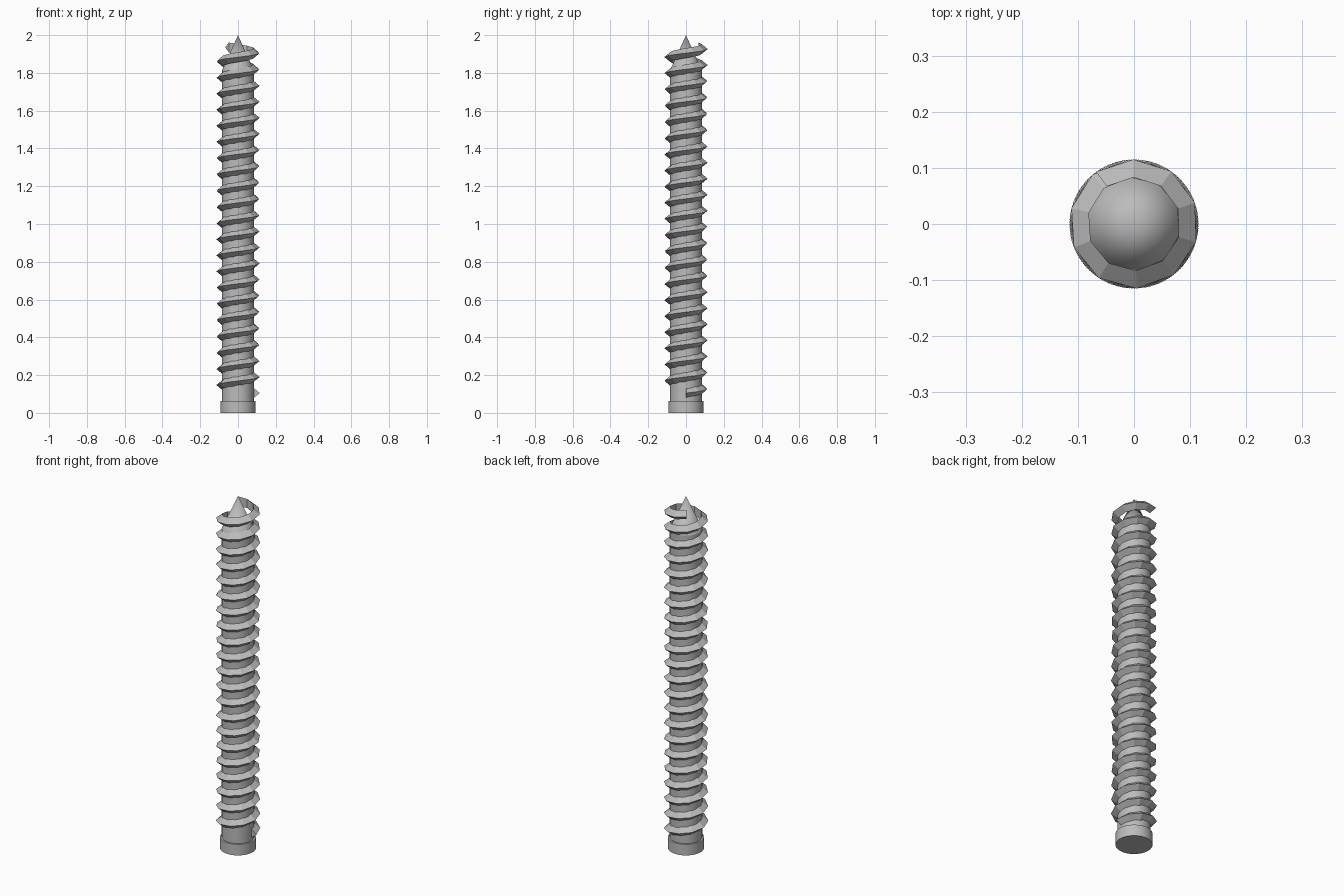
import bpy, bmesh, math

old = bpy.data.objects.get("Cube")
if old:
    bpy.data.objects.remove(old, do_unlink=True)

steel = bpy.data.materials.new("grey_steel")
steel.use_nodes = True
GREY = (0.5, 0.5, 0.5, 1)
steel.diffuse_color = GREY
steel.node_tree.nodes["Principled BSDF"].inputs["Base Color"].default_value = GREY


def finish(name, bm, smooth):
    bmesh.ops.recalc_face_normals(bm, faces=bm.faces)
    mesh = bpy.data.meshes.new(name)
    bm.to_mesh(mesh)
    bm.free()
    mesh.materials.append(steel)
    obj = bpy.data.objects.new(name, mesh)
    bpy.context.collection.objects.link(obj)
    if smooth:
        bpy.ops.object.select_all(action='DESELECT')
        obj.select_set(True)
        bpy.context.view_layer.objects.active = obj
        bpy.ops.object.shade_smooth_by_angle(angle=math.radians(35))
    return obj


def lathe(name, outline, sides=32):
    """Spin an outline of (radius, height) points around z."""
    bm = bmesh.new()
    verts = [bm.verts.new((r, 0, z)) for r, z in outline]
    edges = [bm.edges.new(pair) for pair in zip(verts, verts[1:])]
    bmesh.ops.spin(bm, geom=verts + edges, cent=(0, 0, 0), axis=(0, 0, 1),
                   angle=math.tau, steps=sides)
    bmesh.ops.remove_doubles(bm, verts=bm.verts, dist=1e-5)
    return finish(name, bm, True)


CORE_R, HEAD_TOP, TIP_BASE = 0.084, 0.063, 1.815

# Plain cylindrical head, straight core and conical point
lathe("head", [(0, 0), (0.093, 0), (0.093, HEAD_TOP), (0, HEAD_TOP)])
lathe("shank", [(CORE_R, HEAD_TOP), (CORE_R, TIP_BASE)])
lathe("pointed_tip", [(CORE_R, TIP_BASE), (0, 2)])

# Coarse faceted thread: a triangular section swept along a helix
TURNS, STEPS, PITCH, START = 21.35, 216, 0.0857, 0.105
section = [(0.083, -0.026), (0.115, 0), (0.083, 0.026)]
bm = bmesh.new()
rings = []
for i in range(STEPS + 1):
    turn = TURNS * i / STEPS
    a = math.tau * turn
    rings.append([bm.verts.new((r * math.cos(a), r * math.sin(a), START + PITCH * turn + dz))
                  for r, dz in section])
for lo, hi in zip(rings, rings[1:]):
    for k in range(3):
        n = (k + 1) % 3
        bm.faces.new((lo[k], hi[k], hi[n], lo[n]))
bm.faces.new(rings[0])
bm.faces.new(rings[-1])
finish("thread", bm, False)
